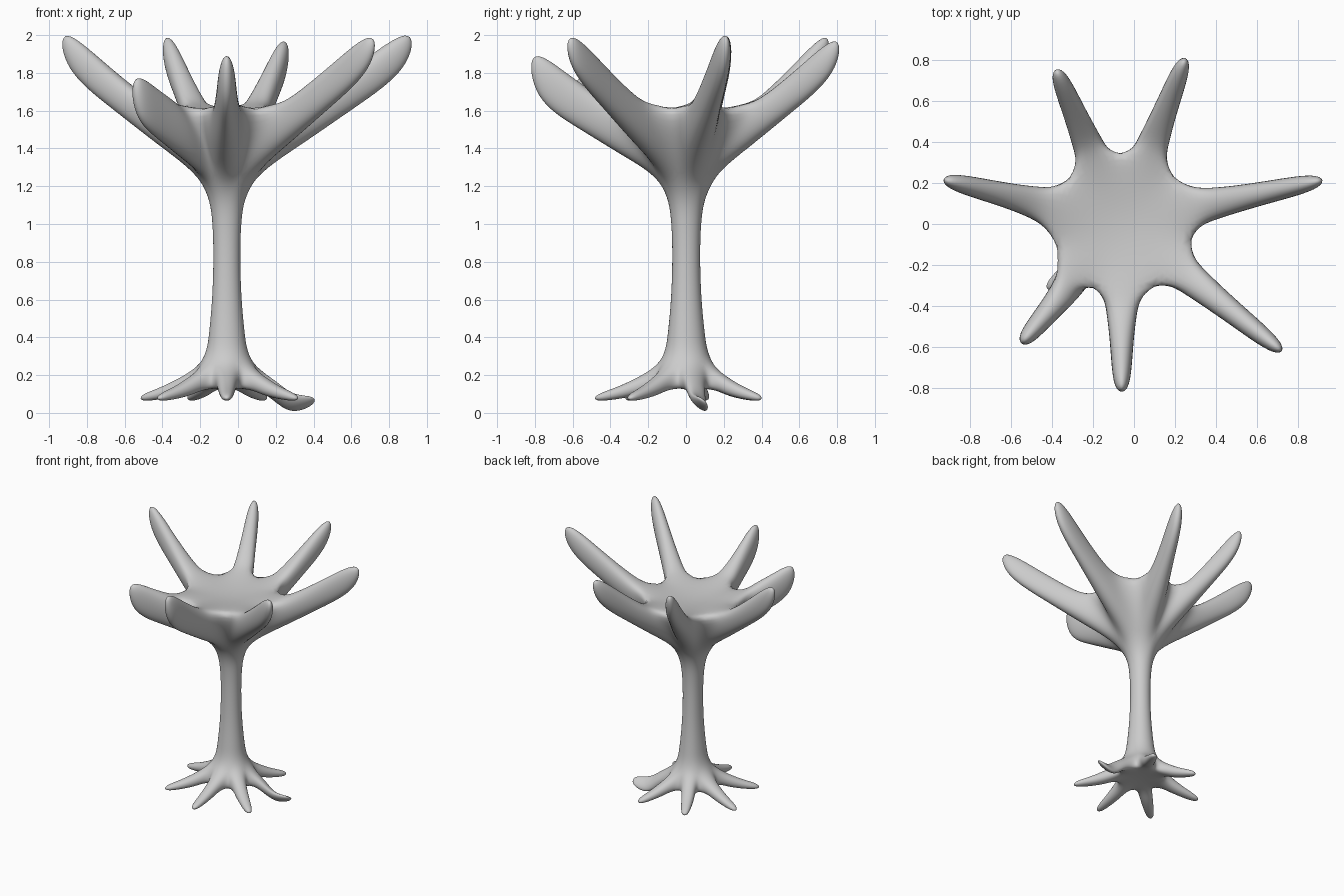
import bpy, bmesh
from math import cos, sin, radians
from mathutils import Vector

if "Cube" in bpy.data.objects:
    bpy.data.objects.remove(bpy.data.objects["Cube"], do_unlink=True)

AXIS_X = -0.06
GAPS = [-13, 43, 91, 137, 199, 244, 298]      # valleys between the limbs

# Branches: angle, tip radius, top of tip, bottom of tip
BRANCHES = [(12.3, 1.04, 2.085, 1.82), (69, 0.90, 2.05, 1.79), (113, 0.85, 2.07, 1.82),
            (166, 0.93, 2.085, 1.81), (230, 0.79, 1.83, 1.54), (270, 0.85, 1.97, 1.65),
            (321.5, 1.035, 2.07, 1.82)]
# Roots: angle, tip radius
ROOTS = [(11, 0.485), (63, 0.455), (117, 0.44), (167, 0.475),
         (221, 0.49), (270, 0.49), (321, 0.49)]
# Trunk profile from the root underside to the crown rim: radius, height
TRUNK = [(0.175, 0.125), (0.132, 0.27), (0.11, 0.42), (0.09, 0.6), (0.082, 0.8),
         (0.086, 1.02), (0.122, 1.22), (0.395, 1.635)]


def polar(radius, angle, z):
    a = radians(angle)
    return Vector((AXIS_X + radius * cos(a), radius * sin(a), z))


bm = bmesh.new()


def limb(base, angle, low, high, steps):
    """Extend a four-sided limb; low and high run from the trunk to the tip.
    Each step is (fraction low, fraction high, half width, sag, roll)."""
    side = Vector((-sin(radians(angle)), cos(radians(angle)), 0))
    loop = base
    for t_low, t_high, width, sag, roll in steps:
        ring = []
        for (start, end), t, sign in ((low, t_low, -1), (low, t_low, 1),
                                      (high, t_high, 1), (high, t_high, -1)):
            r = start[0] + (end[0] - start[0]) * t
            z = start[1] + (end[1] - start[1]) * t - sag - roll * sign
            ring.append(bm.verts.new(polar(r, angle, z) + side * width * sign))
        for i in range(4):
            j = (i + 1) % 4
            bm.faces.new((loop[i], loop[j], ring[j], ring[i]))
        loop = ring
    bm.faces.new(loop)


# Trunk rings
rings = [[bm.verts.new(polar(r, a, z)) for a in GAPS] for r, z in TRUNK]
count = len(GAPS)


def panel(row, i):
    j = (i + 1) % count
    return [rings[row][i], rings[row][j], rings[row + 1][j], rings[row + 1][i]]


for row in range(1, len(TRUNK) - 2):
    for i in range(count):
        bm.faces.new(panel(row, i))

# Crown bowl and root underside
for ring, height in ((rings[-1], 1.56), (rings[0], 0.14)):
    centre = bm.verts.new((AXIS_X, 0, height))
    for i in range(count):
        bm.faces.new((ring[i], ring[(i + 1) % count], centre))

# Branches
for i, (angle, reach, top, bottom) in enumerate(BRANCHES):
    limb(panel(len(TRUNK) - 2, i), angle,
         (TRUNK[-2], (reach - 0.03, bottom)), (TRUNK[-1], (reach, top)),
         [(0.28, 0.18, 0.082, 0, 0), (0.64, 0.58, 0.058, 0, 0), (1, 1, 0.045, 0, 0)])

# Roots, the first one being a drooping, twisted blade
for i, (angle, reach) in enumerate(ROOTS):
    steps = [(0.25, 0.4, 0.052, 0.02, 0), (0.65, 0.7, 0.04, 0.015, 0), (1, 1, 0.025, 0, 0)]
    if i == 0:
        steps = [(0.25, 0.4, 0.055, 0.035, 0.02), (0.55, 0.62, 0.048, 0.085, 0.04),
                 (1, 1, 0.035, 0.01, 0.02)]
    limb(panel(0, i), angle, (TRUNK[0], (reach, 0.058)), (TRUNK[1], (reach, 0.094)), steps)

bmesh.ops.recalc_face_normals(bm, faces=bm.faces)
mesh = bpy.data.meshes.new("tree_stand")
bm.to_mesh(mesh)
bm.free()
mesh.shade_smooth()
tree = bpy.data.objects.new("tree_stand", mesh)
bpy.context.collection.objects.link(tree)

# Smooth the control cage
subsurf = tree.modifiers.new("smooth_surface", "SUBSURF")
subsurf.levels = subsurf.render_levels = 3

# Plain grey
grey = bpy.data.materials.new("light_grey")
grey.use_nodes = True
colour = (0.6, 0.6, 0.6, 1)
grey.diffuse_color = colour
grey.node_tree.nodes["Principled BSDF"].inputs["Base Color"].default_value = colour
mesh.materials.append(grey)
